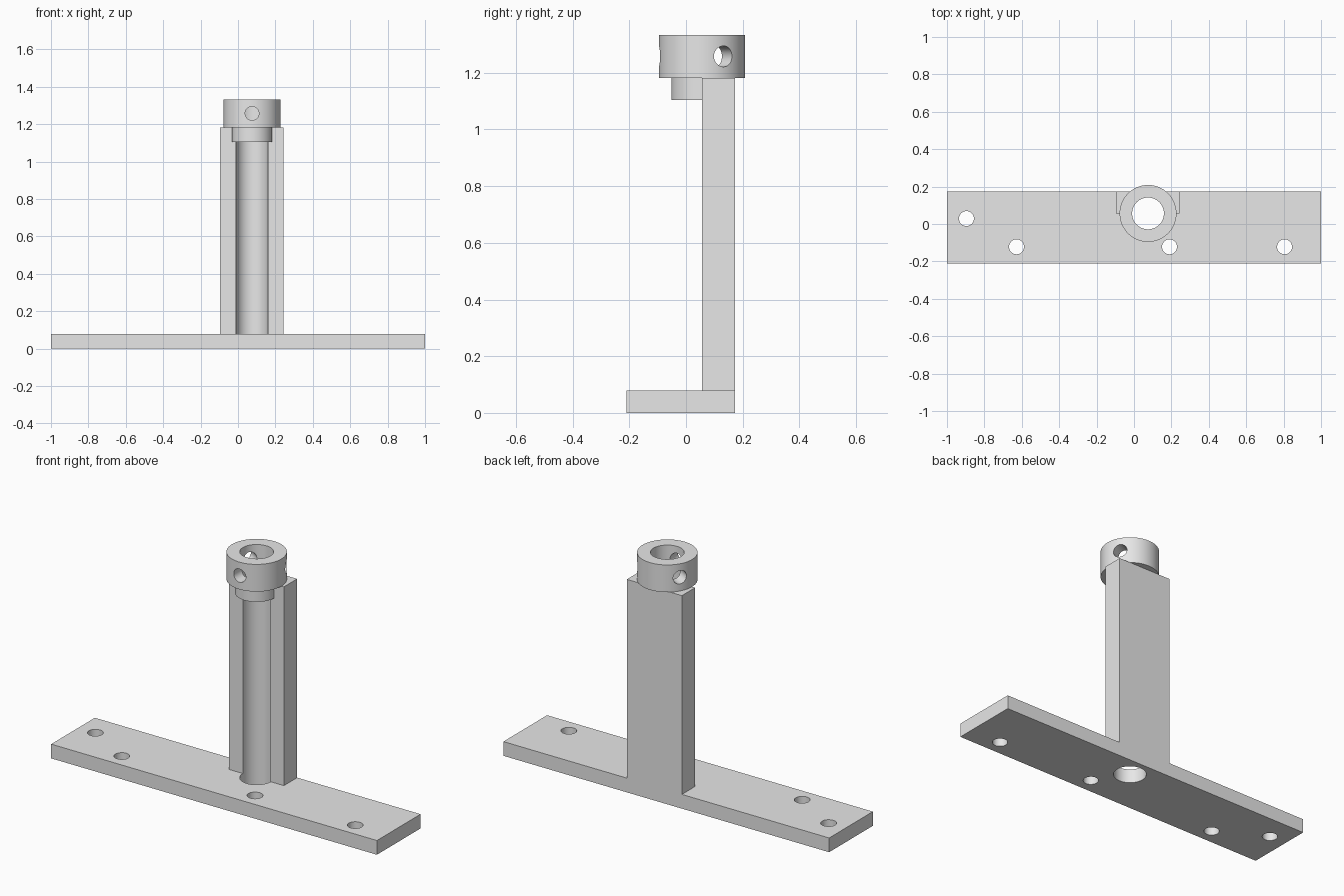
import bpy, math
from mathutils import Matrix, Vector

if "Cube" in bpy.data.objects:
    bpy.data.objects.remove(bpy.data.objects["Cube"])

CX, CY = 0.075, 0.0565          # axis of the bore
BASE_TOP, POST_TOP = 0.079, 1.182
NECK_BOTTOM, TOP = 1.104, 1.333
BORE_R = 0.085

grey = bpy.data.materials.new("grey_metal")
grey.diffuse_color = (0.8, 0.8, 0.8, 1.0)
grey.use_nodes = True
grey.node_tree.nodes["Principled BSDF"].inputs["Base Color"].default_value = grey.diffuse_color


def box(name, lo, hi):
    lo, hi = Vector(lo), Vector(hi)
    bpy.ops.mesh.primitive_cube_add(size=1)
    ob = bpy.context.object
    ob.name = name
    ob.data.transform(Matrix.Translation((lo + hi) / 2) @ Matrix.Diagonal((*(hi - lo), 1)))
    ob.data.materials.append(grey)
    return ob


def cyl(name, x, y, r, z0, z1, sides=64):
    bpy.ops.mesh.primitive_cylinder_add(vertices=sides, radius=r, depth=z1 - z0)
    ob = bpy.context.object
    ob.name = name
    ob.data.transform(Matrix.Translation((x, y, (z0 + z1) / 2)))
    ob.data.materials.append(grey)
    return ob


def cut(ob, cutter):
    m = ob.modifiers.new("cut", 'BOOLEAN')
    m.operation, m.solver, m.object = 'DIFFERENCE', 'EXACT', cutter
    bpy.context.view_layer.objects.active = ob
    bpy.ops.object.modifier_apply(modifier=m.name)
    bpy.data.objects.remove(cutter)


# Base plate with four mounting holes
base = box("base_plate", (-1, -0.21, 0), (1, 0.173, BASE_TOP))
for x, y in [(-0.896, 0.029), (-0.628, -0.122), (0.19, -0.122), (0.805, -0.122)]:
    cut(base, cyl("hole_cutter", x, y, 0.04, -0.1, 0.2, 32))

# Upright post, its front face lies on the bore axis
post = box("upright_post", (-0.096, CY, BASE_TOP), (0.242, 0.173, POST_TOP))

# Half-round neck in front of the post
neck = cyl("neck", CX, CY, 0.108, NECK_BOTTOM, POST_TOP)
cut(neck, box("half_cutter", (-0.5, CY, 1), (0.5, 0.5, 1.4)))

# Collar ring
collar = cyl("collar", CX, CY, 0.152, POST_TOP, TOP, 96)

# Bore running through every part
for part in (base, post, neck, collar):
    cut(part, cyl("bore_cutter", CX, CY, BORE_R, -0.2, 1.6))

# Three radial screw holes in the collar
for deg in (-90, 30, 150):
    c = cyl("screw_cutter", 0, 0, 0.037, 0.04, 0.25, 32)
    c.data.transform(Matrix.Translation((CX, CY, 1.258))
                     @ Matrix.Rotation(math.radians(deg), 4, 'Z')
                     @ Matrix.Rotation(math.pi / 2, 4, 'Y'))
    cut(collar, c)

# Smooth round walls, keep edges sharp
for part in (base, post, neck, collar):
    bpy.ops.object.select_all(action='DESELECT')
    part.select_set(True)
    bpy.context.view_layer.objects.active = part
    bpy.ops.object.shade_smooth_by_angle(angle=math.radians(30))
